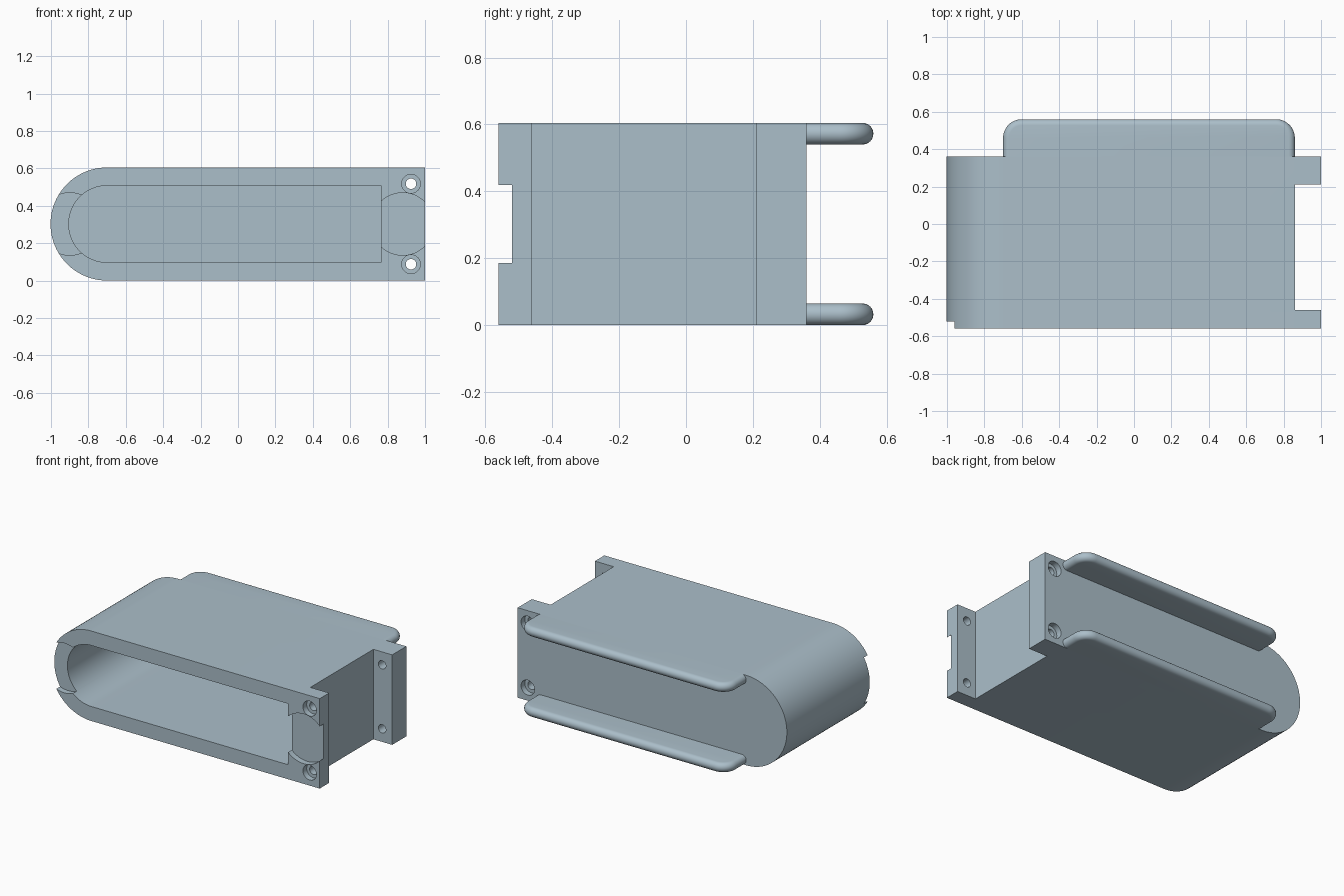
import bpy, bmesh, math

if "Cube" in bpy.data.objects:
    bpy.data.objects.remove(bpy.data.objects["Cube"], do_unlink=True)

H = 0.605            # overall height
MID = H / 2
FRONT, BACK = -0.56, 0.36

mat = bpy.data.materials.new("pale blue grey")
mat.use_nodes = True
COLOUR = (0.41, 0.52, 0.59, 1)
mat.diffuse_color = COLOUR
mat.node_tree.nodes["Principled BSDF"].inputs["Base Color"].default_value = COLOUR


def loft(name, rings):
    """Solid through a stack of equal-length rings of 3D points."""
    bm = bmesh.new()
    loops = [[bm.verts.new(p) for p in ring] for ring in rings]
    n = len(loops[0])
    for a, b in zip(loops, loops[1:]):
        for i in range(n):
            j = (i + 1) % n
            bm.faces.new((a[i], a[j], b[j], b[i]))
    bm.faces.new(loops[0][::-1])
    bm.faces.new(loops[-1])
    bmesh.ops.recalc_face_normals(bm, faces=bm.faces)
    mesh = bpy.data.meshes.new(name)
    bm.to_mesh(mesh)
    bm.free()
    mesh.materials.append(mat)
    obj = bpy.data.objects.new(name, mesh)
    bpy.context.collection.objects.link(obj)
    return obj


def prism(name, outline, y0, y1):
    """Extrude an x-z outline along y."""
    return loft(name, [[(x, y, z) for x, z in outline] for y in (y0, y1)])


def arc(cx, cy, r, start, end, steps):
    return [(cx + r * math.cos(a), cy + r * math.sin(a))
            for a in (math.radians(start + (end - start) * i / steps)
                      for i in range(steps + 1))]


def d_outline(right, r):
    """Straight right end, half-round left end."""
    return [(right, MID - r), (right, MID + r)] + arc(-0.7, MID, r, 90, 270, 48)


def disc(cx, cz, r):
    return arc(cx, cz, r, 0, 360, 48)[:-1]


def cut(target, outline, y0, y1):
    cutter = prism("cutter", outline, y0, y1)
    cutter.hide_render = True
    mod = target.modifiers.new("cut", "BOOLEAN")
    mod.operation = "DIFFERENCE"
    mod.solver = "EXACT"
    mod.object = cutter
    bpy.context.view_layer.objects.active = target
    bpy.ops.object.modifier_apply(modifier=mod.name)
    bpy.data.objects.remove(cutter, do_unlink=True)


def smooth(obj):
    bpy.ops.object.select_all(action="DESELECT")
    obj.select_set(True)
    bpy.context.view_layer.objects.active = obj
    bpy.ops.object.shade_smooth_by_angle(angle=math.radians(30))


# Housing, with the side cut back to leave a front and a back flange
body = prism("housing", d_outline(1.0, MID), FRONT, BACK)
cut(body, [(0.86, -0.1), (1.1, -0.1), (1.1, 0.8), (0.86, 0.8)], -0.46, 0.21)

# Deep pocket open to the front
cut(body, d_outline(0.765, 0.205), FRONT - 0.1, 0.265)

# Shallow round finger recesses at both ends of the rim
for x in (-0.9, 0.88):
    cut(body, disc(x, MID, 0.167), FRONT - 0.1, -0.52)

# Screw holes through both flanges, counterbored from outside
for z in (MID - 0.215, MID + 0.215):
    cut(body, disc(0.925, z, 0.028), FRONT - 0.1, BACK + 0.1)
    cut(body, disc(0.925, z, 0.05), FRONT - 0.1, FRONT + 0.04)
    cut(body, disc(0.925, z, 0.05), BACK - 0.04, BACK + 0.1)
smooth(body)

# Round-edged tabs at the back, flush with top and bottom
R = 0.0325


def tab_ring(inset, z):
    x0, x1, y1, r = -0.7, 0.86, 0.56, 0.1
    pts = [(x0 + inset, BACK), (x1 - inset, BACK)]
    pts += arc(x1 - r, y1 - r, r - inset, 0, 90, 12)
    pts += arc(x0 + r, y1 - r, r - inset, 90, 180, 12)
    return [(x, y, z) for x, y in pts]


for name, zc in (("lower_tab", R), ("upper_tab", H - R)):
    angles = [math.radians(-90 + 15 * i) for i in range(13)]
    smooth(loft(name, [tab_ring(R * (1 - math.cos(a)), zc + R * math.sin(a))
                       for a in angles]))
